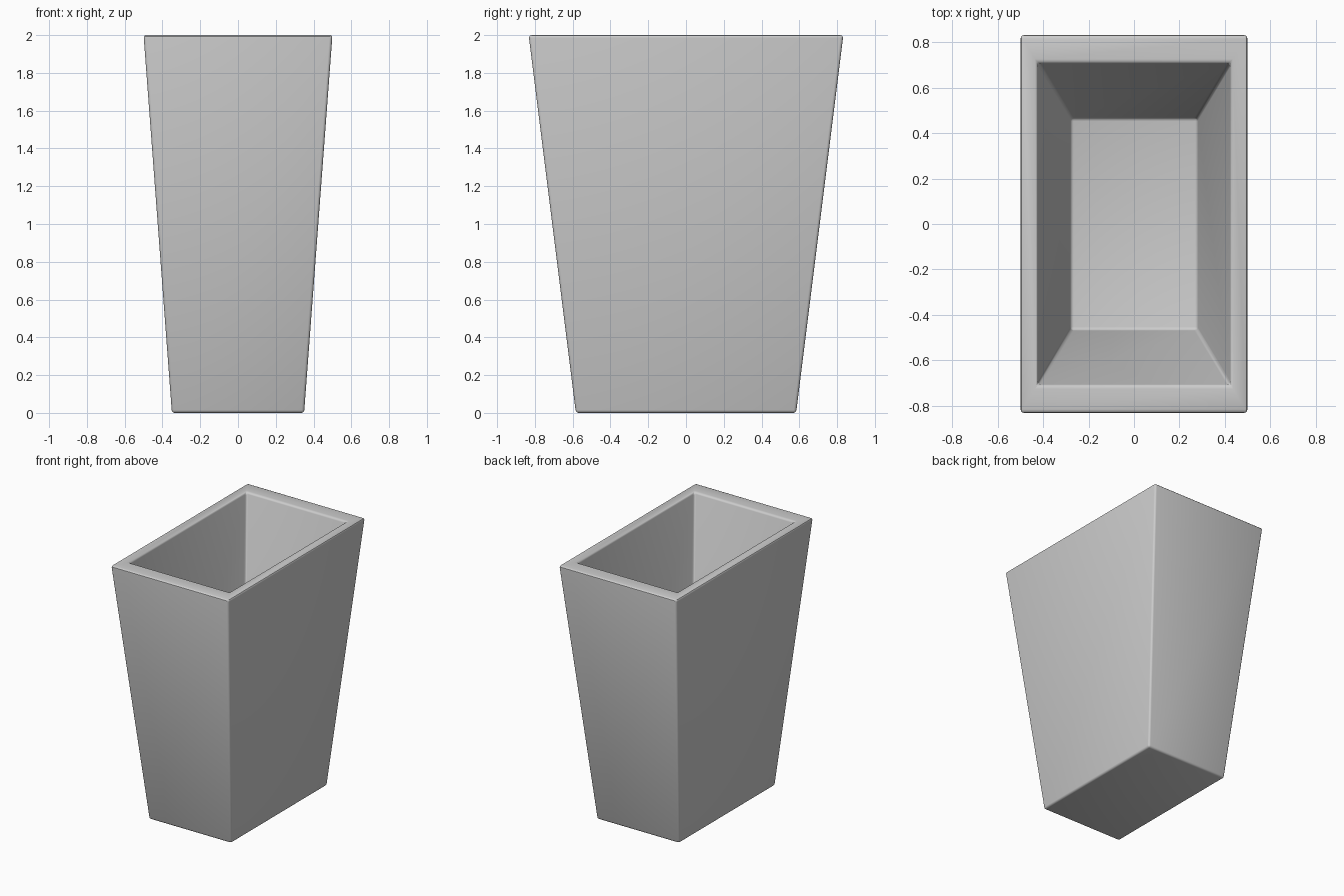
import bpy, bmesh

if "Cube" in bpy.data.objects:
    bpy.data.objects.remove(bpy.data.objects["Cube"])

bm = bmesh.new()


def ring(hx, hy, z):
    return [bm.verts.new((sx * hx, sy * hy, z))
            for sx, sy in ((-1, -1), (1, -1), (1, 1), (-1, 1))]


# Outer base, outer rim, inner rim, inner floor
rings = [ring(0.35, 0.583, 0), ring(0.5, 0.833, 2),
         ring(0.425, 0.708, 2), ring(0.28, 0.467, 0.1)]
for a, b in zip(rings, rings[1:]):
    for i in range(4):
        j = (i + 1) % 4
        bm.faces.new((a[i], a[j], b[j], b[i]))
bm.faces.new(rings[0][::-1])
bm.faces.new(rings[-1])
bmesh.ops.recalc_face_normals(bm, faces=bm.faces)

mesh = bpy.data.meshes.new("tapered_planter")
bm.to_mesh(mesh)
bm.free()
planter = bpy.data.objects.new("tapered_planter", mesh)
bpy.context.collection.objects.link(planter)

# Small rounded edges
bevel = planter.modifiers.new("edge_bevel", 'BEVEL')
bevel.width = 0.015
bevel.segments = 3
bevel.limit_method = 'ANGLE'

bpy.context.view_layer.objects.active = planter
planter.select_set(True)
bpy.ops.object.modifier_apply(modifier=bevel.name)
bpy.ops.object.shade_smooth_by_angle()
